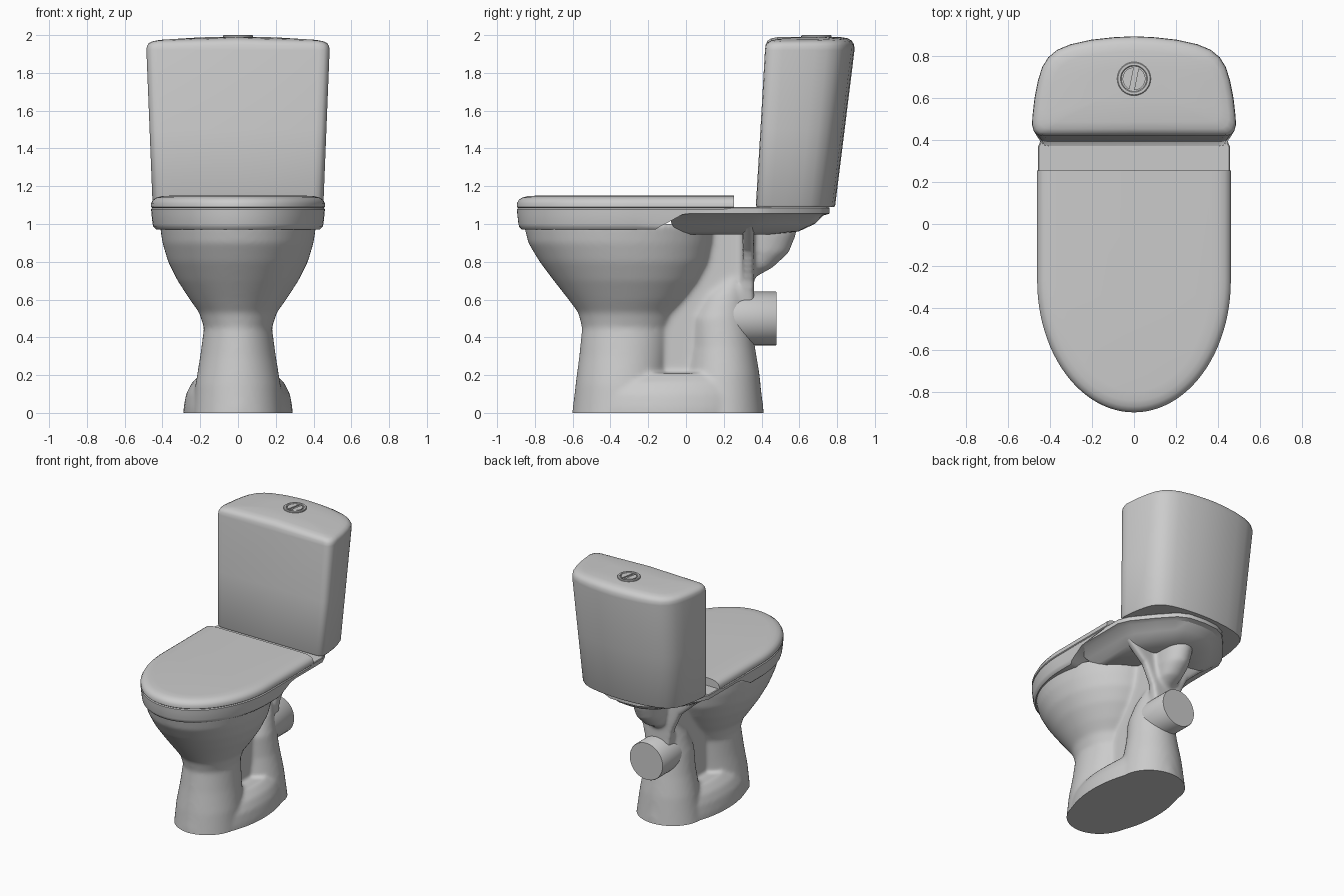
import bpy, bmesh, math
from mathutils import Vector

if "Cube" in bpy.data.objects:
    bpy.data.objects.remove(bpy.data.objects["Cube"], do_unlink=True)

ceramic = bpy.data.materials.new("grey_ceramic")
ceramic.use_nodes = True
GREY = (0.6, 0.6, 0.6, 1)
ceramic.diffuse_color = GREY
ceramic.node_tree.nodes["Principled BSDF"].inputs["Base Color"].default_value = GREY


def loft(bm, rings):
    """Skin closed rings of equal length and cap both ends."""
    loops = [[bm.verts.new(p) for p in ring] for ring in rings]
    n = len(loops[0])
    for a, b in zip(loops, loops[1:]):
        for i in range(n):
            j = (i + 1) % n
            bm.faces.new((a[i], a[j], b[j], b[i]))
    bm.faces.new(loops[0][::-1])
    bm.faces.new(loops[-1])


def finish(bm, name, angle=35):
    bmesh.ops.recalc_face_normals(bm, faces=bm.faces)
    mesh = bpy.data.meshes.new(name)
    bm.to_mesh(mesh)
    bm.free()
    mesh.materials.append(ceramic)
    ob = bpy.data.objects.new(name, mesh)
    bpy.context.collection.objects.link(ob)
    bpy.ops.object.select_all(action='DESELECT')
    ob.select_set(True)
    bpy.context.view_layer.objects.active = ob
    bpy.ops.object.shade_smooth_by_angle(angle=math.radians(angle))
    return ob


def oval(z, front, back, half, n=64):
    """Ellipse between two y limits."""
    c, r = (front + back) / 2, (back - front) / 2
    return [(half * math.cos(2 * math.pi * i / n), c + r * math.sin(2 * math.pi * i / n), z)
            for i in range(n)]


def u_shape(z, inset, back, n=48):
    """Rounded front, straight sides, flat back."""
    half, mid, depth = 0.46 - inset, -0.27, 0.625 - inset
    pts = [(half * math.cos(math.pi * i / n), mid - depth * math.sin(math.pi * i / n), z)
           for i in range(n + 1)]
    return pts + [(-half, back, z), (half, back, z)]


def mirrored(half):
    """Close a half outline of (x, y) running from x=0 to x=0."""
    return half + [(-x, y) for x, y in half[-2:0:-1]]


def prism(bm, outline, place, lo, hi):
    loft(bm, [[place(a, b, d) for a, b in outline] for d in (lo, hi)])


# Bowl and foot: overlapping volumes fused into one soft ceramic body
body = bmesh.new()
bowl = [(1.0, -.86, .16, .415), (.9, -.835, .15, .40), (.8, -.775, .13, .37),
        (.7, -.70, .08, .32), (.6, -.622, .01, .255), (.53, -.57, -.05, .205),
        (.45, -.55, -.08, .18), (.3, -.565, -.09, .2), (.15, -.585, -.1, .225),
        (-.05, -.605, -.1, .24)]
base = [(-.05, -.605, .415, .29), (.03, -.6, .41, .288), (.1, -.59, .4, .275),
        (.16, -.55, .39, .245), (.21, -.48, .38, .19)]
trap = [(-.05, -.05, .415, .25), (.2, .0, .39, .21), (.35, .02, .365, .18),
        (.5, .02, .345, .16), (.62, .08, .335, .13), (.73, .2, .33, .09)]
inlet = [(.72, .3, .37, .04), (.77, .28, .46, .08), (.85, .26, .545, .1),
         (.95, .25, .585, .11), (1.05, .25, .59, .11)]
for part in (bowl, base, trap, inlet):
    loft(body, [oval(*s) for s in part])
# Web joining bowl and trap
web = [(-.25, .15), (.1, .15), (.32, .55), (.34, 1.0), (-.1, 1.0), (-.25, .6)]
prism(body, web, lambda y, z, x: (x, y, z), -.09, .09)
# Flared bracket under the tank shelf
bracket = mirrored([(0, .5), (.09, .52), (.12, .7), (.19, .85), (.38, 1.02), (0, 1.02)])
prism(body, bracket, lambda x, z, y: (x, y, z), .3, .36)

rough = finish(body, "body_rough")
remesh = rough.modifiers.new("fuse", 'REMESH')
remesh.mode = 'VOXEL'
remesh.voxel_size = 0.014
soften = rough.modifiers.new("soften", 'SMOOTH')
soften.factor = 0.5
soften.iterations = 8
fused = rough.evaluated_get(bpy.context.evaluated_depsgraph_get())
bm = bmesh.new()
bm.from_mesh(fused.to_mesh())
bpy.data.objects.remove(rough, do_unlink=True)
cut = bmesh.ops.bisect_plane(bm, geom=bm.verts[:] + bm.edges[:] + bm.faces[:],
                             plane_co=(0, 0, 0), plane_no=(0, 0, -1), clear_outer=True)
bmesh.ops.contextual_create(
    bm, geom=[e for e in cut["geom_cut"] if isinstance(e, bmesh.types.BMEdge)])
finish(bm, "bowl_and_foot", 50)

# Bowl rim, its underside rising towards the back
bm = bmesh.new()
loft(bm, [u_shape(*s) for s in ((.97, .05, -.17), (.972, .025, -.16), (.985, .012, -.14),
                                (1.0, .008, -.11), (1.05, .002, -.02), (1.078, 0, .2),
                                (1.085, .006, .25))])
finish(bm, "bowl_rim")

# Rear shelf with tapered underside
shelf = mirrored([(0, -.1), (.455, -.1), (.455, .37), (.42, .45), (.3, .6),
                  (.2, .71), (.12, .75), (0, .76)])
bm = bmesh.new()
loft(bm, [[(x * sx, .1 + (y - .1) * sy, z) for x, y in shelf]
          for z, sx, sy in ((.945, .6, .55), (.96, .68, .75), (1.0, .8, .88), (1.045, .93, .95),
                            (1.055, 1, 1), (1.085, 1, 1), (1.09, .99, .99))])
finish(bm, "rear_shelf", 25)

# Seat lid
bm = bmesh.new()
loft(bm, [u_shape(z, i, .255) for z, i in ((1.083, .008), (1.09, .0), (1.11, .0), (1.128, .01),
                                          (1.14, .028), (1.147, .055), (1.15, .1))])
finish(bm, "seat_lid", 40)

# Tank: one flat-fronted outline lofted with lean and a domed top
tank_half = [(0, 0), (.88, 0), (.94, .01), (.98, .045), (1, .11), (.995, .2), (.975, .38),
             (.94, .56), (.9, .69), (.84, .79), (.75, .865), (.62, .92), (.42, .965),
             (.2, .99), (0, 1)]
tank = mirrored(tank_half)


def tank_ring(z, half, front, back, dome):
    return [(u * half, front + v * (back - front), z - dome * u * u) for u, v in tank]


bm = bmesh.new()
loft(bm, [tank_ring(*s) for s in (
    (1.09, .445, .375, .785, 0), (1.1, .452, .37, .79, 0), (1.5, .468, .394, .84, 0),
    (1.92, .485, .418, .892, 0), (1.95, .482, .422, .89, .008), (1.97, .472, .432, .878, .012),
    (1.983, .45, .452, .856, .015), (1.989, .41, .485, .82, .014), (1.991, .2, .58, .75, .003))])
finish(bm, "tank", 40)

# Flush button: collar ring plus two half pads split by a slanted slot
bm = bmesh.new()
C = Vector((0, .69, 0))
profile = [(.08, 1.98), (.08, 1.996), (.076, 2.0), (.064, 2.0), (.06, 1.996), (.06, 1.98)]
rows = [[bm.verts.new(C + Vector((r * math.cos(a), r * math.sin(a), z))) for r, z in profile]
        for a in [math.tau * i / 48 for i in range(48)]]
for i, row in enumerate(rows):
    nxt = rows[(i + 1) % 48]
    for k in range(len(profile)):
        m = (k + 1) % len(profile)
        bm.faces.new((row[k], nxt[k], nxt[m], row[m]))
finish(bm, "button_collar")
for side, name in ((0, "button_pad_left"), (math.pi, "button_pad_right")):
    bm = bmesh.new()
    arc = [math.radians(-78 + 156 * i / 24) + side - .2 for i in range(25)]
    pad = [(.054 * math.cos(a), .69 + .054 * math.sin(a)) for a in arc]
    prism(bm, pad, lambda x, y, z: (x, y, z), 1.98, 1.998)
    finish(bm, name)

# Waste outlet
bm = bmesh.new()
loft(bm, [[(x, y, .5 + z) for x, z, _ in oval(0, -r, r, r, 48)]
          for y, r in ((.2, .142), (.475, .142), (.48, .139))])
finish(bm, "waste_outlet")
